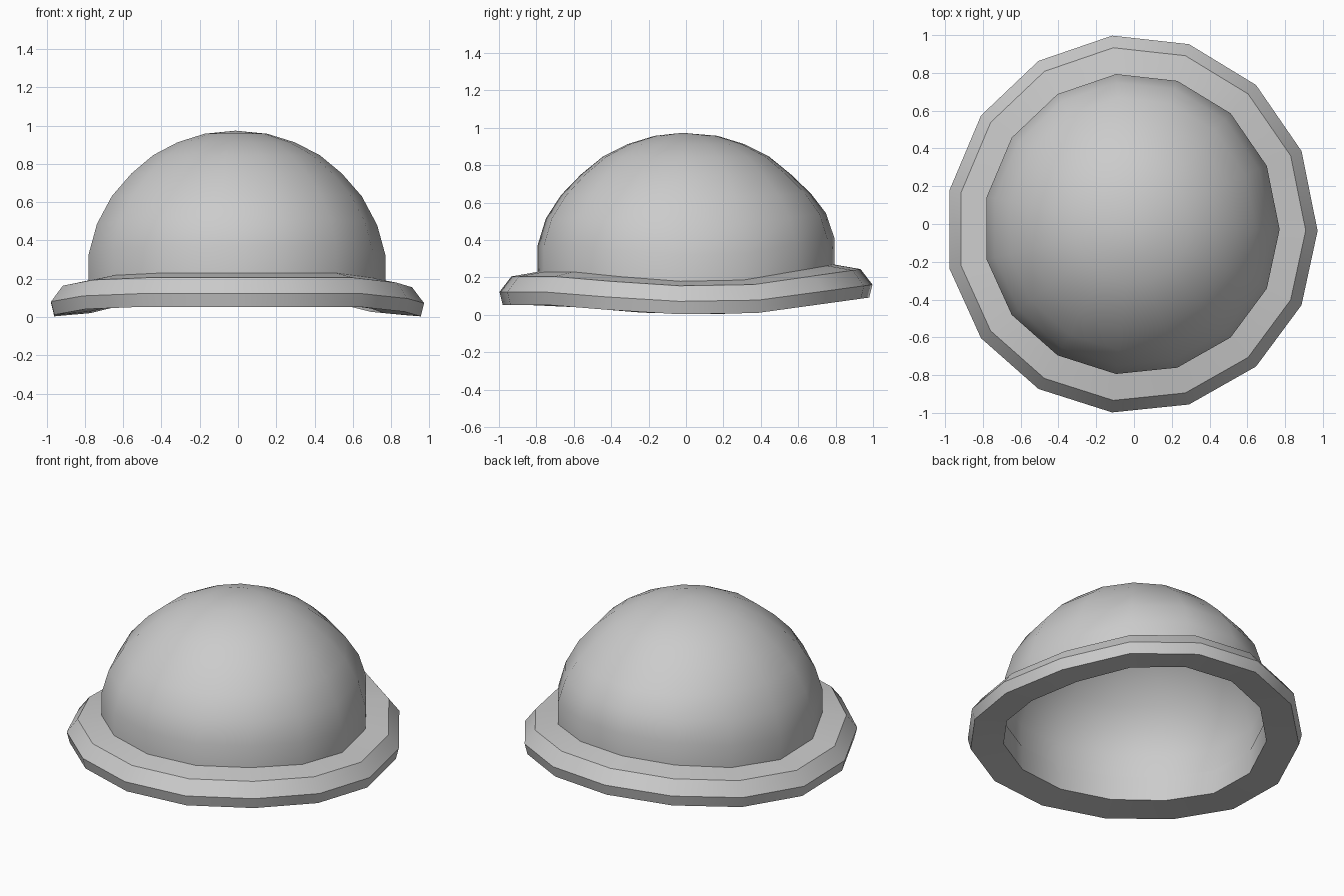
import bpy
from math import sin, cos, pi

if "Cube" in bpy.data.objects:
    bpy.data.objects.remove(bpy.data.objects["Cube"])

SIDES = 15


def lift(s):
    # The brim curls up towards the front and the back
    if s > 0:
        return 0.09 * max(0.0, (s - 0.36) / 0.64)
    return 0.05 * min(1.0, max(0.0, (-s - 0.1) / 0.64))


def lathe(name, profile, closed):
    # profile entries: radius, height, share of the brim curl
    verts, faces = [], []
    for r, z, curl in profile:
        for k in range(SIDES):
            a = 2 * pi * k / SIDES
            s = sin(a)
            verts.append((r * cos(a) - 0.013,
                          1.018 * r * s - 0.037 * min(1, r) * (1 - abs(s)),
                          z + curl * lift(s)))
    n = len(profile)
    for i in range(n if closed else n - 1):
        j = (i + 1) % n
        for k in range(SIDES):
            m = (k + 1) % SIDES
            faces.append((i * SIDES + k, i * SIDES + m,
                          j * SIDES + m, j * SIDES + k))
    if not closed:
        # Fan to the top of the dome
        top = len(verts)
        verts.append((-0.013, -0.02, 0.973))
        base = (n - 1) * SIDES
        for k in range(SIDES):
            faces.append((base + k, base + (k + 1) % SIDES, top))
    mesh = bpy.data.meshes.new(name)
    mesh.from_pydata(verts, [], faces)
    obj = bpy.data.objects.new(name, mesh)
    bpy.context.collection.objects.link(obj)
    bpy.ops.object.select_all(action='DESELECT')
    obj.select_set(True)
    bpy.context.view_layer.objects.active = obj
    bpy.ops.object.shade_smooth_by_angle(angle=pi / 6)
    return obj


# Curled brim, a closed ring with a faceted edge
lathe("brim", [(0.775, 0.02, 1), (0.968, 0.003, 1), (0.985, 0.072, 1),
               (0.922, 0.155, 1), (0.78, 0.18, 1)], True)

# Domed crown, open underneath
lathe("crown", [(0.784, 0.15, 1), (0.784, 0.32, 1), (0.74, 0.48, 0.7),
                (0.66, 0.63, 0.2), (0.555, 0.75, 0), (0.44, 0.845, 0),
                (0.31, 0.912, 0), (0.165, 0.957, 0)], False)
